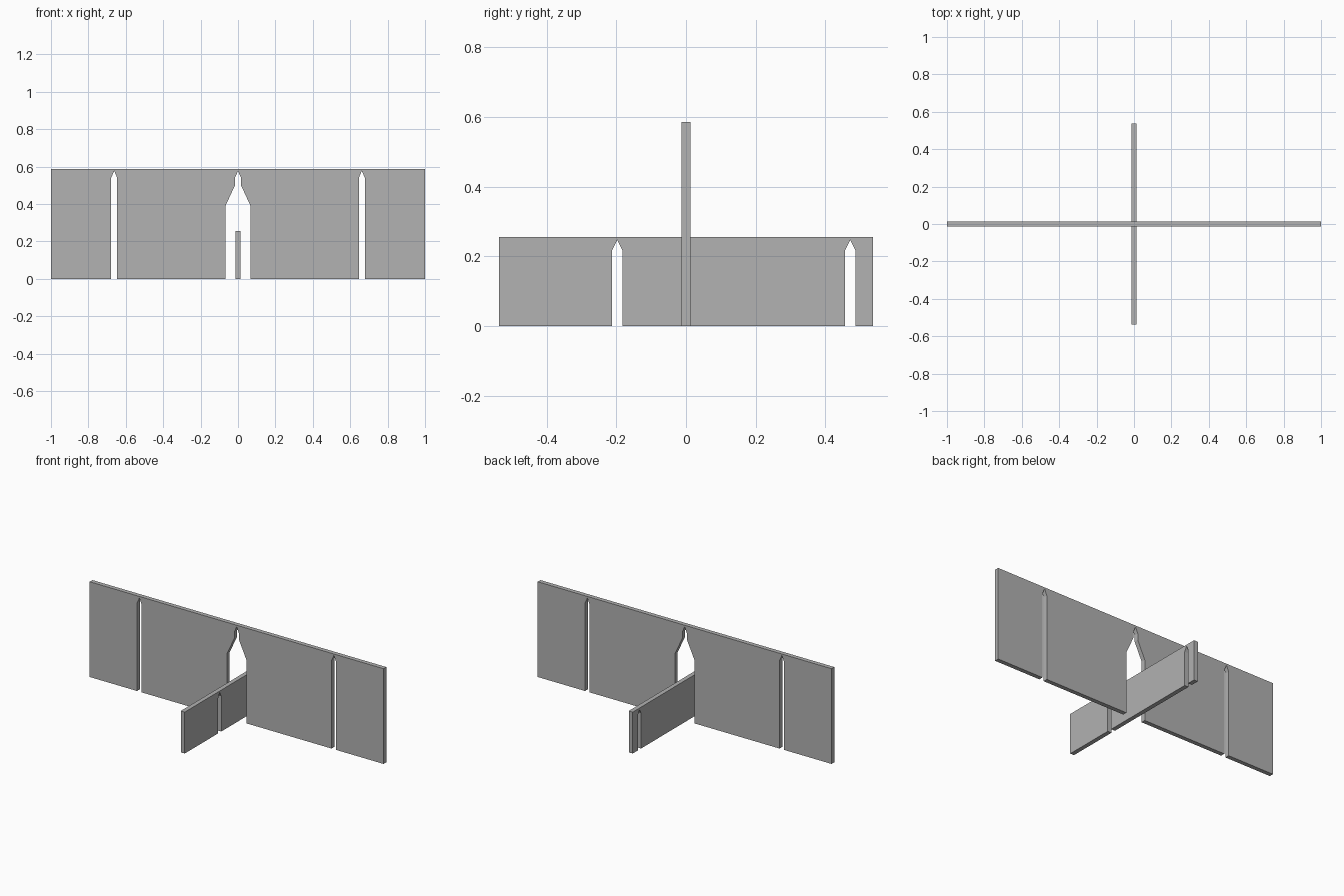
import bpy
import bmesh
from mathutils import Vector

cube = bpy.data.objects.get("Cube")
if cube:
    bpy.data.objects.remove(cube, do_unlink=True)

THICKNESS = 0.027

# Single grey board colour
grey = bpy.data.materials.new("board grey")
grey.use_nodes = True
grey.diffuse_color = (0.445, 0.445, 0.445, 1)
grey.node_tree.nodes["Principled BSDF"].inputs["Base Color"].default_value = grey.diffuse_color


def notch(centre, half_profile):
    """Outline of a symmetric notch, from half widths and heights rising to a tip."""
    left = [(centre - w, z) for w, z in half_profile]
    right = [(centre + w, z) for w, z in reversed(half_profile) if w > 0]
    return left + right


def panel(name, half_length, height, notches, along_y=False):
    """Upright board with notches cut up from its lower edge."""
    outline = [(-half_length, 0)]
    for points in notches:
        outline += points
    outline += [(half_length, 0), (half_length, height), (-half_length, height)]
    axis, depth = Vector((1, 0, 0)), Vector((0, 1, 0))
    if along_y:
        axis, depth = depth, axis
    bm = bmesh.new()
    start = -depth * THICKNESS / 2
    face = bm.faces.new([bm.verts.new(axis * u + start + Vector((0, 0, z))) for u, z in outline])
    result = bmesh.ops.extrude_face_region(bm, geom=[face])
    moved = [v for v in result["geom"] if isinstance(v, bmesh.types.BMVert)]
    bmesh.ops.translate(bm, verts=moved, vec=depth * THICKNESS)
    bmesh.ops.recalc_face_normals(bm, faces=bm.faces)
    mesh = bpy.data.meshes.new(name)
    bm.to_mesh(mesh)
    bm.free()
    mesh.materials.append(grey)
    obj = bpy.data.objects.new(name, mesh)
    bpy.context.collection.objects.link(obj)
    return obj


# Long divider: two slim slots and a wide tapering notch in the middle
slim = [(0.016, 0), (0.016, 0.54), (0, 0.577)]
wide = [(0.067, 0), (0.067, 0.39), (0.016, 0.50), (0.016, 0.54), (0, 0.577)]
panel("long_divider", 1.0, 0.586,
      [notch(-0.662, slim), notch(0, wide), notch(0.662, slim)])

# Short cross divider: two slots, unevenly placed
short = [(0.015, 0), (0.015, 0.217), (0, 0.247)]
panel("cross_divider", 0.537, 0.255,
      [notch(-0.197, short), notch(0.471, short)], along_y=True)
